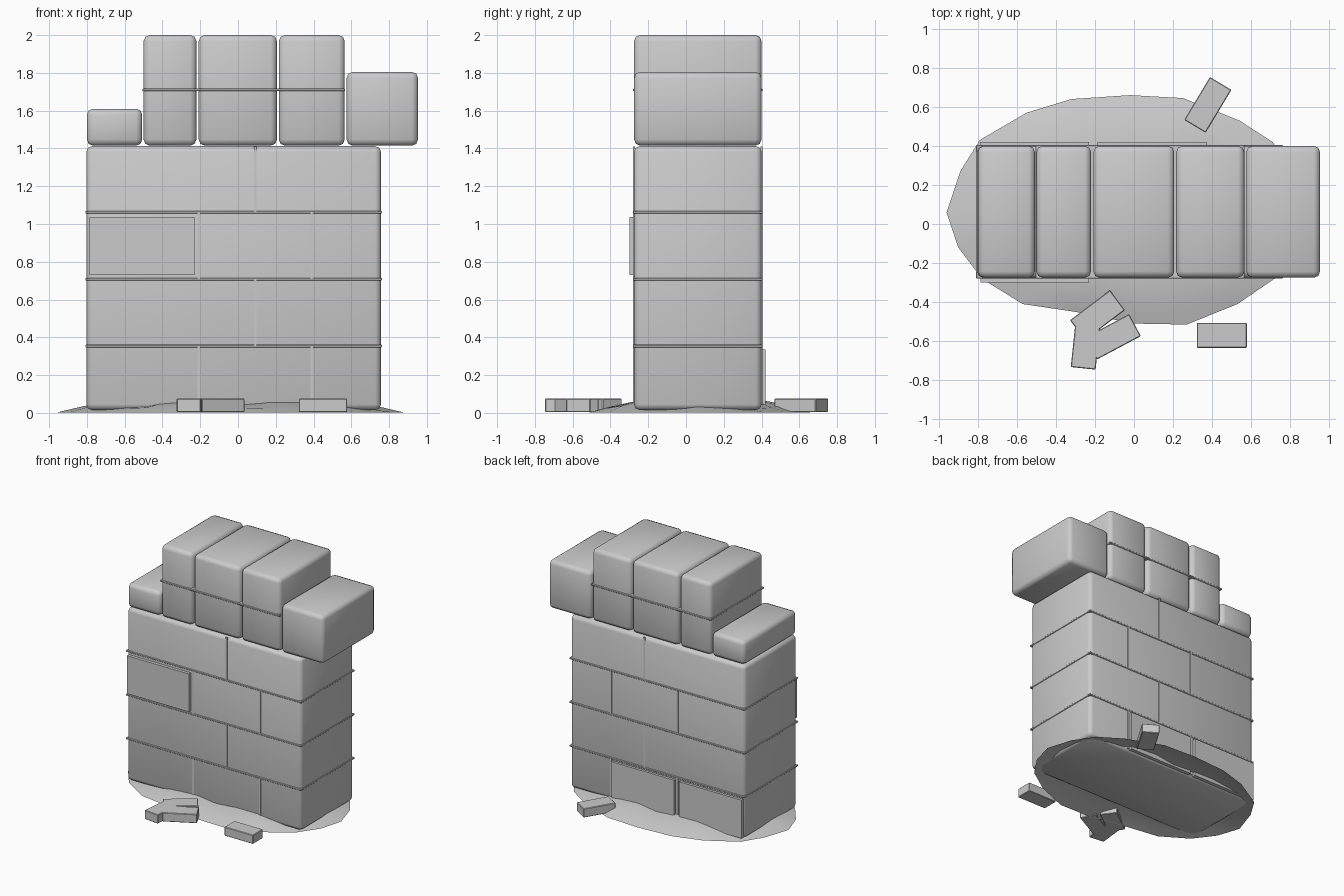
import bpy, bmesh, math
from mathutils import Vector

cube = bpy.data.objects.get("Cube")
if cube:
    bpy.data.objects.remove(cube, do_unlink=True)

stone = bpy.data.materials.new("stone_grey")
stone.use_nodes = True
GREY = (0.6, 0.6, 0.6, 1)
stone.diffuse_color = GREY
stone.node_tree.nodes["Principled BSDF"].inputs["Base Color"].default_value = GREY


def add_object(name, bm, smooth=False):
    mesh = bpy.data.meshes.new(name)
    bm.to_mesh(mesh)
    bm.free()
    mesh.materials.append(stone)
    for poly in mesh.polygons:
        poly.use_smooth = smooth
    obj = bpy.data.objects.new(name, mesh)
    bpy.context.collection.objects.link(obj)
    return obj


def box(name, xs, ys, zs, bevel=0.0, segments=2, smooth=False):
    """Box between pairs of limits, with optionally rounded edges."""
    bm = bmesh.new()
    bmesh.ops.create_cube(bm, size=1)
    low, high = (Vector(c) for c in zip(xs, ys, zs))
    for v in bm.verts:
        v.co = (low + high) / 2 + v.co * (high - low)
    if bevel:
        bmesh.ops.bevel(bm, geom=bm.edges[:], offset=bevel, segments=segments,
                        profile=0.5, affect='EDGES')
    return add_object(name, bm, smooth)


# Wall body
FRONT, BACK = -0.275, 0.4
LEFT_END, RIGHT_END = 0.757, -0.803
ROW = 0.354
box("wall_body", (RIGHT_END, LEFT_END), (FRONT, BACK), (0.015, 1.412),
    bevel=0.03, smooth=True)

# Battlement blocks along the top
blocks = [(-0.80, -0.507, 1.61), (-0.50, -0.22, 2.0), (-0.208, 0.206, 2.0),
          (0.216, 0.565, 2.0), (0.575, 0.953, 1.805)]
for i, (x0, x1, top) in enumerate(blocks):
    box(f"top_block_{i + 1}", (x0, x1), (FRONT, BACK), (1.415, top),
        bevel=0.032, smooth=True)


# Horizontal mortar bands, whose square corners poke out of the rounded wall
def band(name, x0, x1, z):
    box(name, (x0 - 0.005, x1 + 0.005), (FRONT - 0.005, BACK + 0.005),
        (z - 0.007, z + 0.007), bevel=0.003, segments=1)


for row in (1, 2, 3):
    band(f"mortar_band_{row}", RIGHT_END, LEFT_END, row * ROW)
band("top_mortar_band", -0.50, 0.562, 1.71)

# Vertical mortar joints, staggered row by row, on the front and the back
for row in range(4):
    for n, x in enumerate((-0.207, 0.39) if row % 2 == 0 else (0.092,)):
        for side, y in (("front", FRONT), ("back", BACK)):
            box(f"{side}_joint_{row + 1}_{n + 1}", (x - 0.007, x + 0.007),
                (y - 0.005, y + 0.005), (max(0.03, row * ROW), (row + 1) * ROW - 0.005))

# Raised brick faces
box("front_raised_brick", (-0.785, -0.23), (-0.3, -0.26), (0.73, 1.037))
for i, (x0, x1) in enumerate([(-0.79, -0.23), (-0.187, 0.375)]):
    box(f"back_raised_brick_{i + 1}", (x0, x1), (0.385, 0.42), (0.025, 0.335))

# Low earth mound, an open shell with an uneven oval rim
rim = [(-0.96, 0.06), (-0.89, 0.27), (-0.79, 0.43), (-0.55, 0.57), (-0.32, 0.64),
       (-0.02, 0.66), (0.25, 0.645), (0.54, 0.53), (0.71, 0.42), (0.82, 0.26),
       (0.88, 0.06), (0.83, -0.12), (0.72, -0.28), (0.53, -0.41), (0.27, -0.515),
       (0, -0.51), (-0.3, -0.45), (-0.57, -0.41), (-0.78, -0.28), (-0.9, -0.12)]
bm = bmesh.new()
centre = Vector((-0.03, 0.06, 0))
rings = []
for scale, height in ((1, 0.002), (0.85, 0.03), (0.6, 0.055), (0.3, 0.05)):
    ring = []
    for i, (x, y) in enumerate(rim):
        p = centre.lerp(Vector((x, y, 0)), scale)
        wave = 1 + 0.3 * math.sin(i * 1.9 + scale * 3) if scale < 1 else 1
        ring.append(bm.verts.new((p.x, p.y, height * wave)))
    rings.append(ring)
for outer, inner in zip(rings, rings[1:]):
    for i in range(len(rim)):
        j = (i + 1) % len(rim)
        bm.faces.new((outer[i], inner[i], inner[j], outer[j]))
bm.faces.new(rings[-1])
bmesh.ops.recalc_face_normals(bm, faces=bm.faces[:])
if sum(f.normal.z for f in bm.faces) < 0:
    bmesh.ops.reverse_faces(bm, faces=bm.faces[:])
add_object("earth_mound", bm, smooth=True)

# Loose bricks lying on the ground
loose = [(0.45, -0.57, 0), (0.378, 0.61, 59), (-0.187, -0.467, 37),
         (-0.108, -0.578, 28), (-0.247, -0.612, 84)]
for i, (x, y, angle) in enumerate(loose):
    brick = box(f"loose_brick_{i + 1}", (-0.128, 0.128), (-0.064, 0.064),
                (0.004, 0.076), bevel=0.004, segments=1)
    brick.location = (x, y, 0)
    brick.rotation_euler.z = math.radians(angle)
